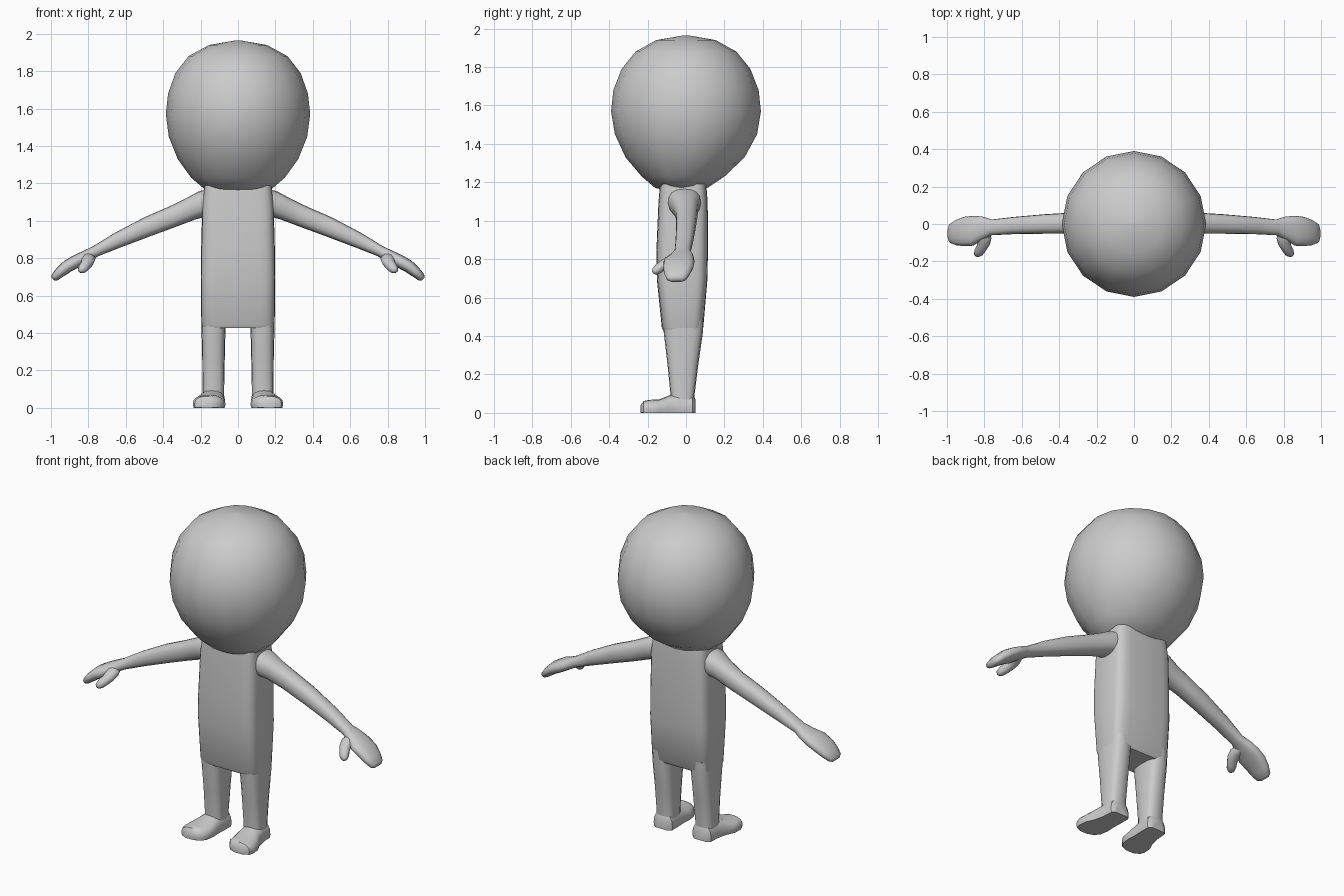
import bpy, bmesh
from math import cos, sin, tau, radians
from mathutils import Vector

cube = bpy.data.objects.get("Cube")
if cube:
    bpy.data.objects.remove(cube, do_unlink=True)

COLOUR = (0.6, 0.6, 0.6, 1)
grey = bpy.data.materials.new("plain grey")
grey.use_nodes = True
grey.diffuse_color = COLOUR
grey.node_tree.nodes["Principled BSDF"].inputs["Base Color"].default_value = COLOUR

X, Y, Z = Vector((1, 0, 0)), Vector((0, 1, 0)), Vector((0, 0, 1))


def power(value, exponent):
    return abs(value) ** exponent * (1 if value > 0 else -1)


def loft(name, sections, u, v=None, sides=16, square=2, side=1, floor=False, sharp=40):
    """Skin rounded sections (x, y, z, radius along u, radius along v)."""
    bm = bmesh.new()
    centres = [Vector(s[:3]) for s in sections]
    rings = []
    for i, (c, s) in enumerate(zip(centres, sections)):
        tangent = centres[min(i + 1, len(centres) - 1)] - centres[max(i - 1, 0)]
        w = v or tangent.cross(u).normalized()
        ring = []
        for k in range(sides):
            a = tau * k / sides
            p = c + u * s[3] * power(cos(a), 2 / square) + w * s[4] * power(sin(a), 2 / square)
            if floor:
                p.z = max(p.z, 0)
            ring.append(bm.verts.new((p.x * side, p.y, p.z)))
        rings.append(ring)
    for a, b in zip(rings, rings[1:]):
        for k in range(sides):
            j = (k + 1) % sides
            bm.faces.new((a[k], a[j], b[j], b[k]))
    bm.faces.new(rings[0])
    bm.faces.new(rings[-1])
    bmesh.ops.recalc_face_normals(bm, faces=bm.faces)
    mesh = bpy.data.meshes.new(name)
    bm.to_mesh(mesh)
    bm.free()
    mesh.materials.append(grey)
    obj = bpy.data.objects.new(name, mesh)
    bpy.context.collection.objects.link(obj)
    bpy.ops.object.select_all(action="DESELECT")
    obj.select_set(True)
    bpy.context.view_layer.objects.active = obj
    bpy.ops.object.shade_smooth_by_angle(angle=radians(sharp))
    return obj


# Large round head, narrowing to the neck
loft("head", [
    (0, -.025, 1.16, .10, .08), (0, -.025, 1.17, .18, .135), (0, -.015, 1.23, .25, .215),
    (0, -.005, 1.33, .322, .31), (0, 0, 1.45, .37, .37), (0, 0, 1.57, .386, .39),
    (0, 0, 1.68, .374, .378), (0, 0, 1.79, .335, .335), (0, 0, 1.88, .265, .262),
    (0, 0, 1.94, .155, .155), (0, 0, 1.965, .01, .01)], X, Y, sharp=60)

# Boxy torso with rounded corners
loft("torso", [
    (0, -.02, .428, .19, .098), (0, -.018, .445, .196, .108), (0, -.02, .7, .199, .132),
    (0, -.02, .85, .197, .134), (0, -.015, 1.1, .19, .128), (0, -.015, 1.19, .18, .12)],
    X, Y, sides=24, square=5)

for name, side in (("left", 1), ("right", -1)):
    # Tapered leg
    loft(name + "_leg", [
        (.131, -.014, .5, .065, .105), (.131, -.014, .42, .064, .102),
        (.131, -.016, .25, .060, .080), (.132, -.018, .1, .058, .063),
        (.132, -.018, .03, .058, .063)], X, Y, square=3, side=side)

    # Flat-soled foot, toes turned outwards
    loft(name + "_foot", [
        (.132, .05, .02, .045, .05), (.132, .035, .02, .064, .075),
        (.134, -.03, .02, .066, .085), (.142, -.09, .02, .072, .07),
        (.152, -.14, .02, .086, .05), (.158, -.19, .02, .084, .048),
        (.164, -.22, .02, .068, .042), (.166, -.236, .015, .035, .025)],
        X, Z, square=2.5, side=side, floor=True)

    # Arm and mitten hand
    loft(name + "_arm", [
        (.12, -.01, 1.11, .09, .07), (.19, -.008, 1.09, .085, .07),
        (.25, -.002, 1.065, .066, .062), (.35, .004, 1.022, .056, .057),
        (.48, 0, .97, .052, .053), (.64, -.008, .898, .046, .042),
        (.76, -.018, .838, .042, .030), (.81, -.022, .812, .062, .032),
        (.86, -.036, .786, .080, .035), (.91, -.04, .758, .078, .034),
        (.95, -.046, .726, .068, .029), (.98, -.05, .698, .052, .022),
        (.989, -.05, .688, .03, .012)], Y, square=2.4, side=side, sharp=60)

    # Thumb pointing forwards and down
    loft(name + "_thumb", [
        (.815, -.02, .812, .035, .022), (.80, -.075, .797, .038, .028),
        (.805, -.11, .775, .034, .027), (.822, -.14, .753, .031, .026),
        (.832, -.162, .736, .024, .020), (.836, -.172, .729, .010, .008)],
        X, sides=12, side=side, sharp=60)
